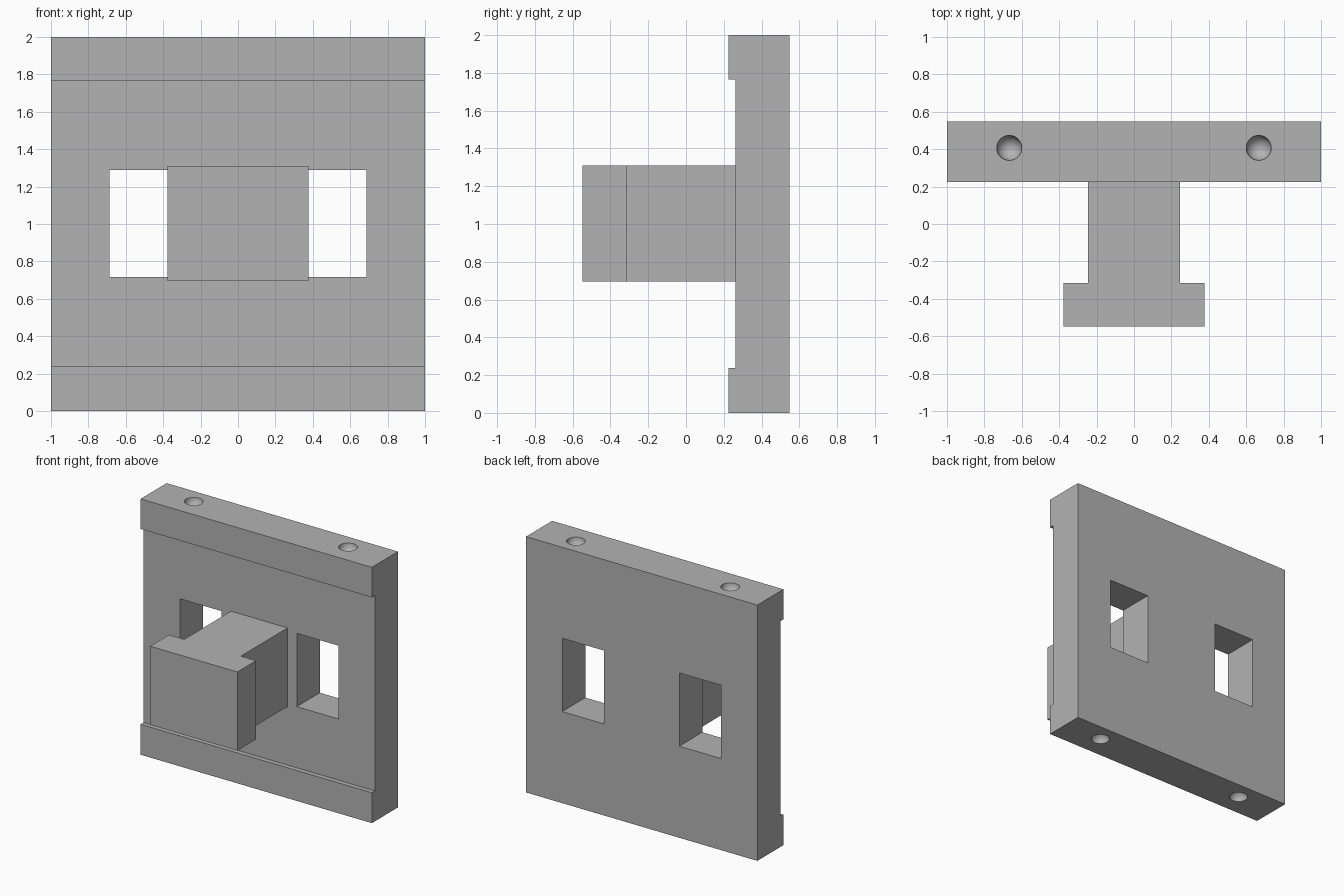
import bpy, bmesh
from mathutils import Vector

if "Cube" in bpy.data.objects:
    bpy.data.objects.remove(bpy.data.objects["Cube"])

grey = bpy.data.materials.new("plain grey")
grey.diffuse_color = (0.45, 0.45, 0.45, 1)
grey.use_nodes = True
grey.node_tree.nodes["Principled BSDF"].inputs["Base Color"].default_value = grey.diffuse_color


def extrude_profile(name, points, offset):
    """Solid made by sweeping a closed outline along an offset."""
    bm = bmesh.new()
    face = bm.faces.new([bm.verts.new(p) for p in points])
    swept = bmesh.ops.extrude_face_region(bm, geom=[face])["geom"]
    bmesh.ops.translate(bm, vec=Vector(offset),
                        verts=[v for v in swept if isinstance(v, bmesh.types.BMVert)])
    bmesh.ops.recalc_face_normals(bm, faces=bm.faces)
    mesh = bpy.data.meshes.new(name)
    bm.to_mesh(mesh)
    bm.free()
    mesh.materials.append(grey)
    obj = bpy.data.objects.new(name, mesh)
    bpy.context.collection.objects.link(obj)
    return obj


def cut(target, cutter):
    mod = target.modifiers.new("cut " + cutter.name, 'BOOLEAN')
    mod.operation = 'DIFFERENCE'
    mod.solver = 'EXACT'
    mod.object = cutter
    cutter.hide_render = True
    cutter.hide_set(True)


# Back plate: side outline with raised rails along top and bottom
FRONT, GROOVE, BACK = 0.225, 0.262, 0.547
outline = [(FRONT, 0), (BACK, 0), (BACK, 2), (FRONT, 2),
           (FRONT, 1.765), (GROOVE, 1.765), (GROOVE, 0.238), (FRONT, 0.238)]
plate = extrude_profile("back_plate", [(-1, y, z) for y, z in outline], (2, 0, 0))

for side in (-1, 1):
    # Rectangular window through the plate
    xa, xb = side * 0.325, side * 0.687
    window = extrude_profile(
        "window_cutter",
        [(xa, 0, 0.716), (xb, 0, 0.716), (xb, 0, 1.289), (xa, 0, 1.289)], (0, 1, 0))
    cut(plate, window)
    # Round dimples in the top and bottom edges
    for z in (0, 2):
        bpy.ops.mesh.primitive_uv_sphere_add(segments=32, ring_count=16, radius=0.067,
                                             location=(side * 0.667, 0.407, z))
        dimple = bpy.context.object
        dimple.name = "dimple_cutter"
        dimple.data.materials.append(grey)
        bpy.ops.object.shade_smooth()
        cut(plate, dimple)

# T-shaped knob: neck and wider head, extruded upward
half = [(0.245, GROOVE), (0.245, -0.315), (0.377, -0.315), (0.377, -0.547)]
tee = half + [(-x, y) for x, y in reversed(half)]
extrude_profile("tee_knob", [(x, y, 0.695) for x, y in tee], (0, 0, 0.615))
